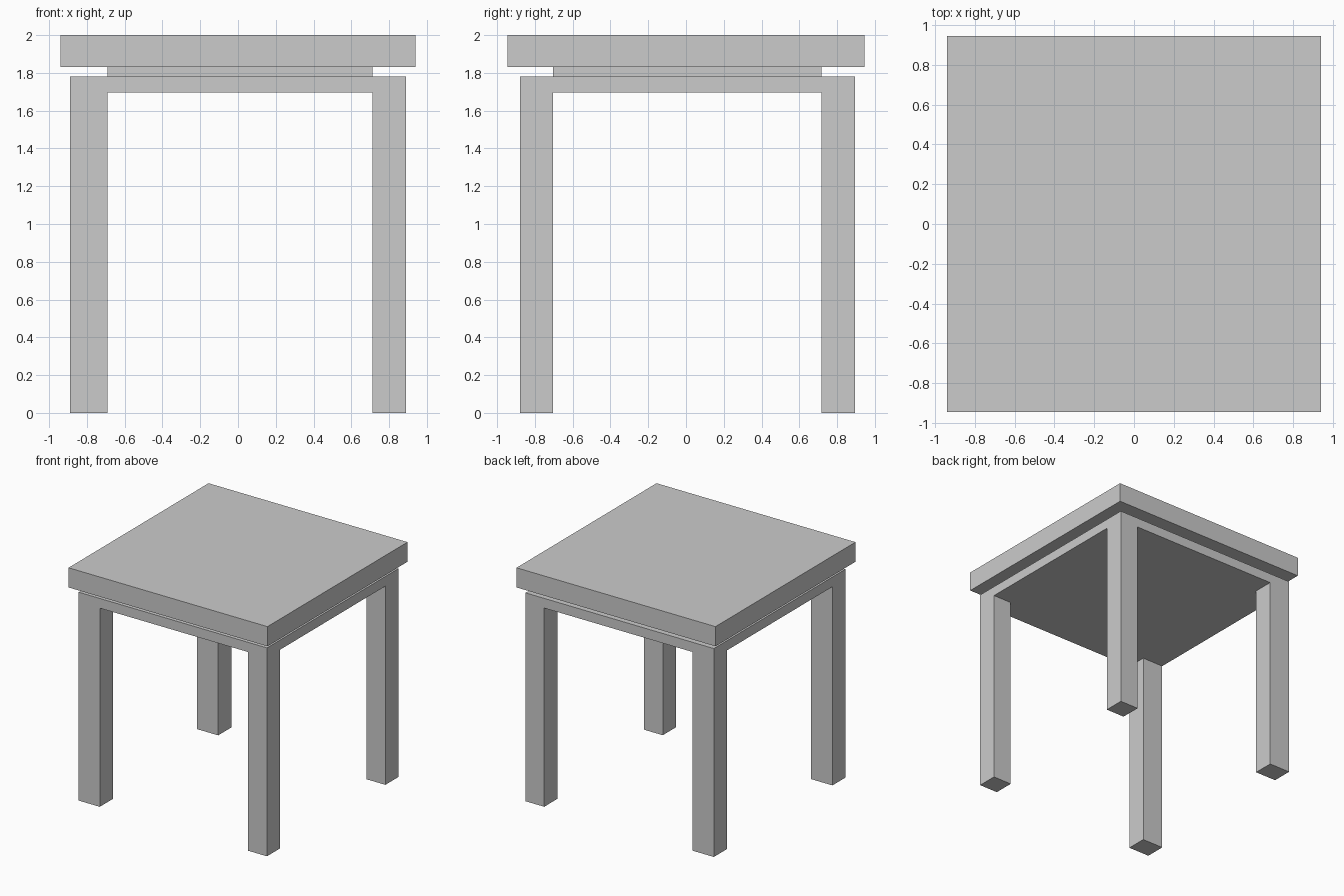
import bpy
import bmesh

if "Cube" in bpy.data.objects:
    bpy.data.objects.remove(bpy.data.objects["Cube"])

XS = (-0.89, -0.69, 0.713, 0.89)
YS = (-0.88, -0.705, 0.718, 0.895)
APRON_BOTTOM, APRON_TOP, TOP_BOTTOM, TOP = 1.697, 1.78, 1.832, 2.0


def finish(bm, name):
    bmesh.ops.recalc_face_normals(bm, faces=bm.faces)
    mesh = bpy.data.meshes.new(name)
    bm.to_mesh(mesh)
    bm.free()
    bpy.context.collection.objects.link(bpy.data.objects.new(name, mesh))


def extrude_to(bm, faces, z):
    faces = bmesh.ops.extrude_face_region(bm, geom=faces)["geom"]
    for v in (g for g in faces if isinstance(g, bmesh.types.BMVert)):
        v.co.z = z


# Legs, apron and neck: one 3 x 3 slab with its cells pulled out
bm = bmesh.new()
cells = {}
for i in range(3):
    for j in range(3):
        corners = ((i, j), (i + 1, j), (i + 1, j + 1), (i, j + 1))
        cells[i, j] = bm.faces.new(
            [bm.verts.new((XS[a], YS[b], APRON_BOTTOM)) for a, b in corners])
bmesh.ops.remove_doubles(bm, verts=bm.verts, dist=0.001)
upper = bmesh.ops.extrude_face_region(
    bm, geom=list(bm.faces), use_keep_orig=True)["geom"]
for v in (g for g in upper if isinstance(g, bmesh.types.BMVert)):
    v.co.z = APRON_TOP


def cell_faces(z, corner):
    found = []
    for f in bm.faces:
        c = f.calc_center_median()
        if all(abs(v.co.z - z) < 0.001 for v in f.verts):
            in_x = XS[1] < c.x < XS[2]
            in_y = YS[1] < c.y < YS[2]
            if (not in_x and not in_y) if corner else (in_x and in_y):
                found.append(f)
    return found


extrude_to(bm, cell_faces(APRON_BOTTOM, True), 0.0)
extrude_to(bm, cell_faces(APRON_TOP, False), TOP_BOTTOM)
finish(bm, "leg_frame")

# Tabletop
bm = bmesh.new()
bmesh.ops.create_cube(bm, size=1)
bmesh.ops.scale(bm, vec=(1.88, 1.89, TOP - TOP_BOTTOM), verts=bm.verts)
bmesh.ops.translate(bm, vec=(0, 0, (TOP + TOP_BOTTOM) / 2), verts=bm.verts)
finish(bm, "tabletop")
